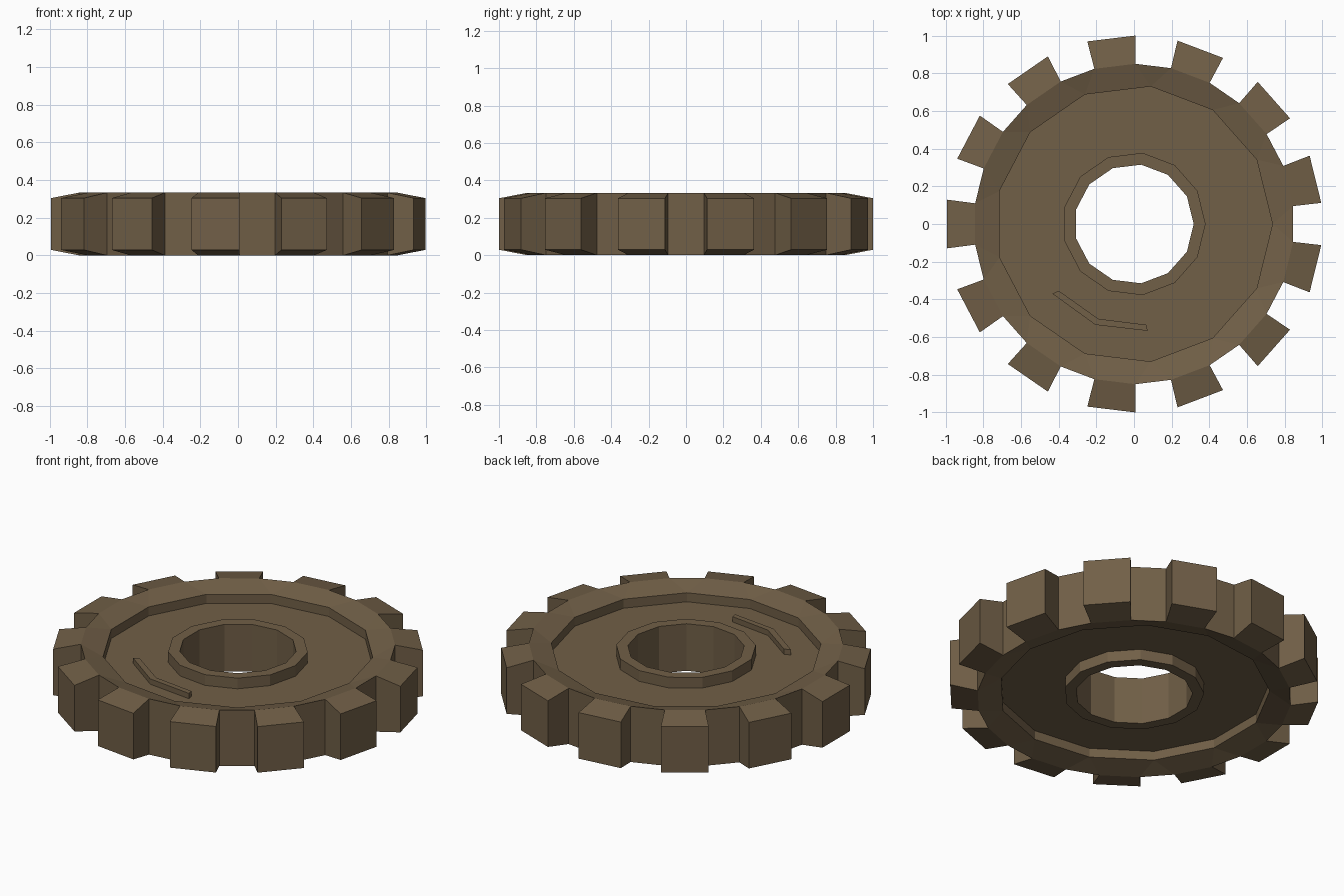
import bpy, bmesh, math
from mathutils import Vector

if "Cube" in bpy.data.objects:
    bpy.data.objects.remove(bpy.data.objects["Cube"])

N = 13                       # teeth, and sides of hub and recess
H = 0.333                    # full thickness
STEP = 2 * math.pi / N
GAP = math.radians(6.43)     # half angle of the gap between two teeth

brown = bpy.data.materials.new("brown_metal")
brown.diffuse_color = (0.165, 0.115, 0.063, 1)
brown.use_nodes = True
brown.node_tree.nodes["Principled BSDF"].inputs["Base Color"].default_value = brown.diffuse_color


def finish(bm, name):
    bmesh.ops.remove_doubles(bm, verts=bm.verts, dist=1e-5)
    bmesh.ops.recalc_face_normals(bm, faces=bm.faces)
    me = bpy.data.meshes.new(name)
    bm.to_mesh(me)
    bm.free()
    me.materials.append(brown)
    ob = bpy.data.objects.new(name, me)
    bpy.context.collection.objects.link(ob)
    return ob


def polar(r, a, z):
    return Vector((r * math.cos(a), r * math.sin(a), z))


# gear wheel: one sector repeated N times, top half mirrored to the bottom
bm = bmesh.new()


def face(*pts):
    bm.faces.new([bm.verts.new(p) for p in pts])


def flip(p):
    return Vector((p.x, p.y, H - p.z))


def both(*pts):
    face(*pts)
    face(*[flip(p) for p in pts])


def wall(a, b):
    face(a, b, flip(b), flip(a))


# bore edge, hub edge, hub foot, recess foot, sloped rim inner edge
profile = [(0.317, 0.307), (0.38, 0.307), (0.38, 0.243),
           (0.735, 0.243), (0.735, 0.297)]
for k in range(N):
    a, b = k * STEP, (k + 1) * STEP
    for (r0, z0), (r1, z1) in zip(profile, profile[1:]):
        both(polar(r0, a, z0), polar(r1, a, z1), polar(r1, b, z1), polar(r0, b, z0))
    wall(polar(0.317, a, 0.307), polar(0.317, b, 0.307))
    # rim sloping up to the tooth roots
    i0, i1 = polar(0.735, a, 0.297), polar(0.735, b, 0.297)
    g0, g1 = polar(0.85, a - GAP, H), polar(0.85, a + GAP, H)
    g2 = polar(0.85, b - GAP, H)
    both(i0, g0, g1)
    both(i0, g1, g2, i1)
    wall(g0, g1)
    # tooth with chamfered top and bottom
    t1, t2 = polar(1.0, a + GAP, 0.304), polar(1.0, b - GAP, 0.304)
    both(g1, t1, t2, g2)
    wall(t1, t2)
    wall(g1, t1)
    wall(g2, t2)
finish(bm, "gear_wheel")

# small raised bent bar on the top recess floor
bm = bmesh.new()
outline = [(-0.433, -0.37), (-0.205, -0.535), (0.072, -0.567),
           (0.066, -0.535), (-0.189, -0.503), (-0.4, -0.354)]
f = bm.faces.new([bm.verts.new((x, y, 0.238)) for x, y in outline])
top = bmesh.ops.extrude_face_region(bm, geom=[f])["geom"]
bmesh.ops.translate(bm, vec=(0, 0, 0.037),
                    verts=[v for v in top if isinstance(v, bmesh.types.BMVert)])
finish(bm, "raised_bar")
